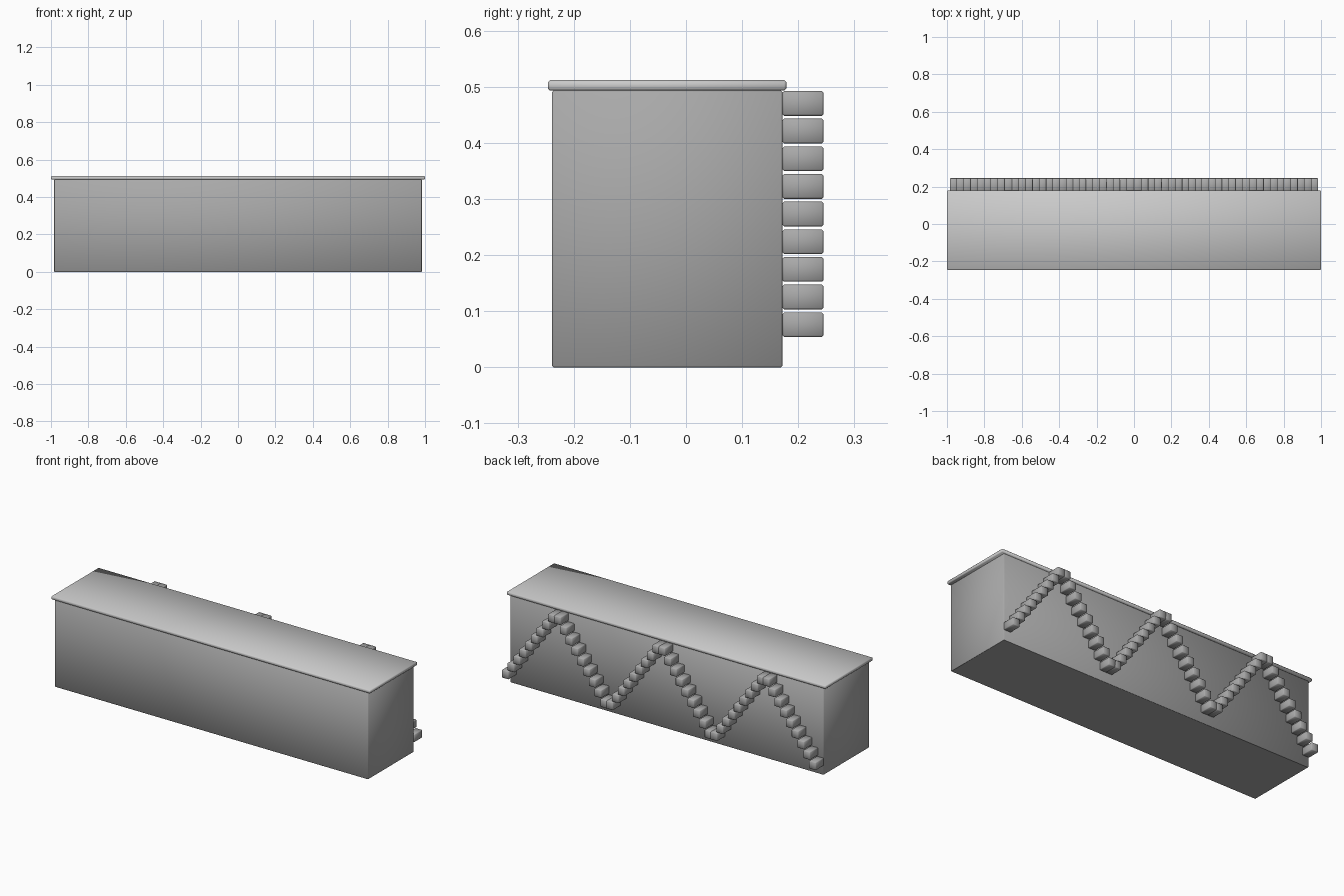
import bpy

if "Cube" in bpy.data.objects:
    bpy.data.objects.remove(bpy.data.objects["Cube"])


def grey(name, v):
    mat = bpy.data.materials.new(name)
    mat.diffuse_color = (v, v, v, 1)
    mat.use_nodes = True
    mat.node_tree.nodes["Principled BSDF"].inputs["Base Color"].default_value = mat.diffuse_color
    return mat


def box(name, lo, hi, bevel, mat):
    bpy.ops.mesh.primitive_cube_add(size=1, location=[(a + b) / 2 for a, b in zip(lo, hi)])
    ob = bpy.context.object
    ob.name = name
    ob.scale = [b - a for a, b in zip(lo, hi)]
    bpy.ops.object.transform_apply(location=False, rotation=False, scale=True)
    mod = ob.modifiers.new("soft_edges", 'BEVEL')
    mod.width = bevel
    mod.segments = 1
    bpy.ops.object.modifier_apply(modifier=mod.name)
    bpy.ops.object.shade_smooth()
    ob.data.materials.append(mat)
    return ob


dark, light = grey("dark_grey", 0.4), grey("light_grey", 0.95)

# Counter body with a flat underside, and overhanging top slab
body = box("counter_body", (-0.983, -0.239, 0), (0.983, 0.172, 0.493), 0.003, dark)
for p in body.data.polygons:
    if p.normal.z < -0.99:
        p.use_smooth = False
box("counter_top", (-1, -0.246, 0.493), (1, 0.179, 0.512), 0.004, light)

# Zigzag of small blocks on the back: six legs of nine blocks
LEVELS, LEGS, SIZE = 9, 6, 0.044
count = LEVELS * LEGS
step_x = (2 * 0.985 - SIZE) / (count - 1)
for i in range(count):
    leg, k = divmod(i, LEVELS)
    level = k if leg % 2 == 0 else LEVELS - 1 - k
    x = -0.985 + i * step_x
    z = 0.054 + level * 0.0493
    box(f"zigzag_block_{i:02d}", (x, 0.172, z), (x + SIZE, 0.245, z + SIZE), 0.003, dark)
